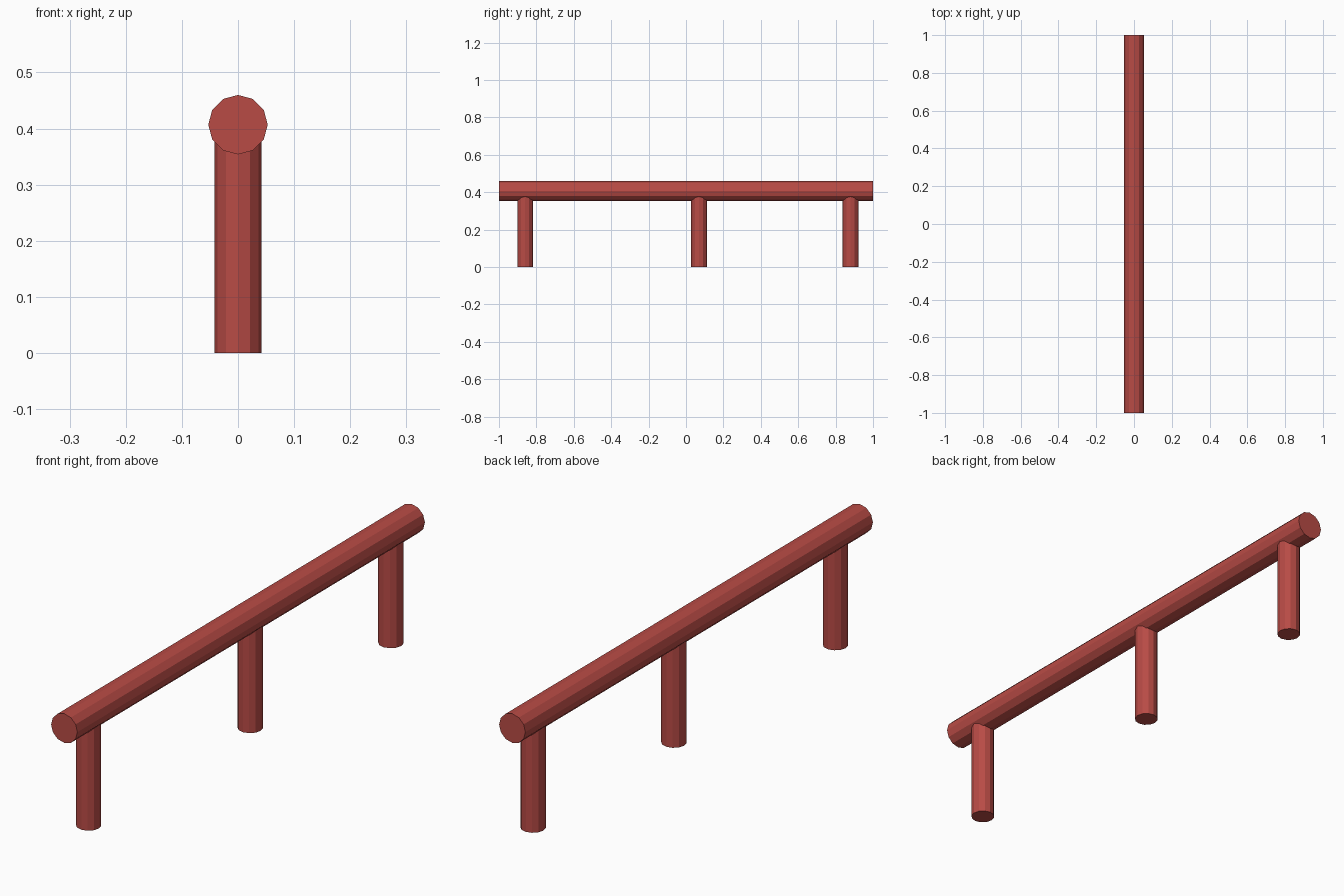
import bpy
import math

cube = bpy.data.objects.get("Cube")
if cube:
    bpy.data.objects.remove(cube, do_unlink=True)

RAIL_RADIUS = 0.053
RAIL_Z = 0.407
LEG_RADIUS = 0.042
SIDES = 12

red = bpy.data.materials.new("brick red")
red.use_nodes = True
red.diffuse_color = (0.48, 0.07, 0.06, 1)
red.node_tree.nodes["Principled BSDF"].inputs["Base Color"].default_value = red.diffuse_color


def pole(name, radius, length, location, tilt=0):
    """Flat-shaded twelve-sided pole, upright unless tilted about x."""
    bpy.ops.mesh.primitive_cylinder_add(
        vertices=SIDES, radius=radius, depth=length,
        location=location, rotation=(tilt, 0, 0))
    obj = bpy.context.object
    obj.name = name
    obj.data.materials.append(red)
    return obj


# Long horizontal rail
pole("rail", RAIL_RADIUS, 2, (0, 0, RAIL_Z), math.pi / 2)

# Three upright legs, ending inside the rail
for name, y in (("front_leg", -0.86), ("middle_leg", 0.07), ("back_leg", 0.88)):
    pole(name, LEG_RADIUS, RAIL_Z, (0, y, RAIL_Z / 2))
